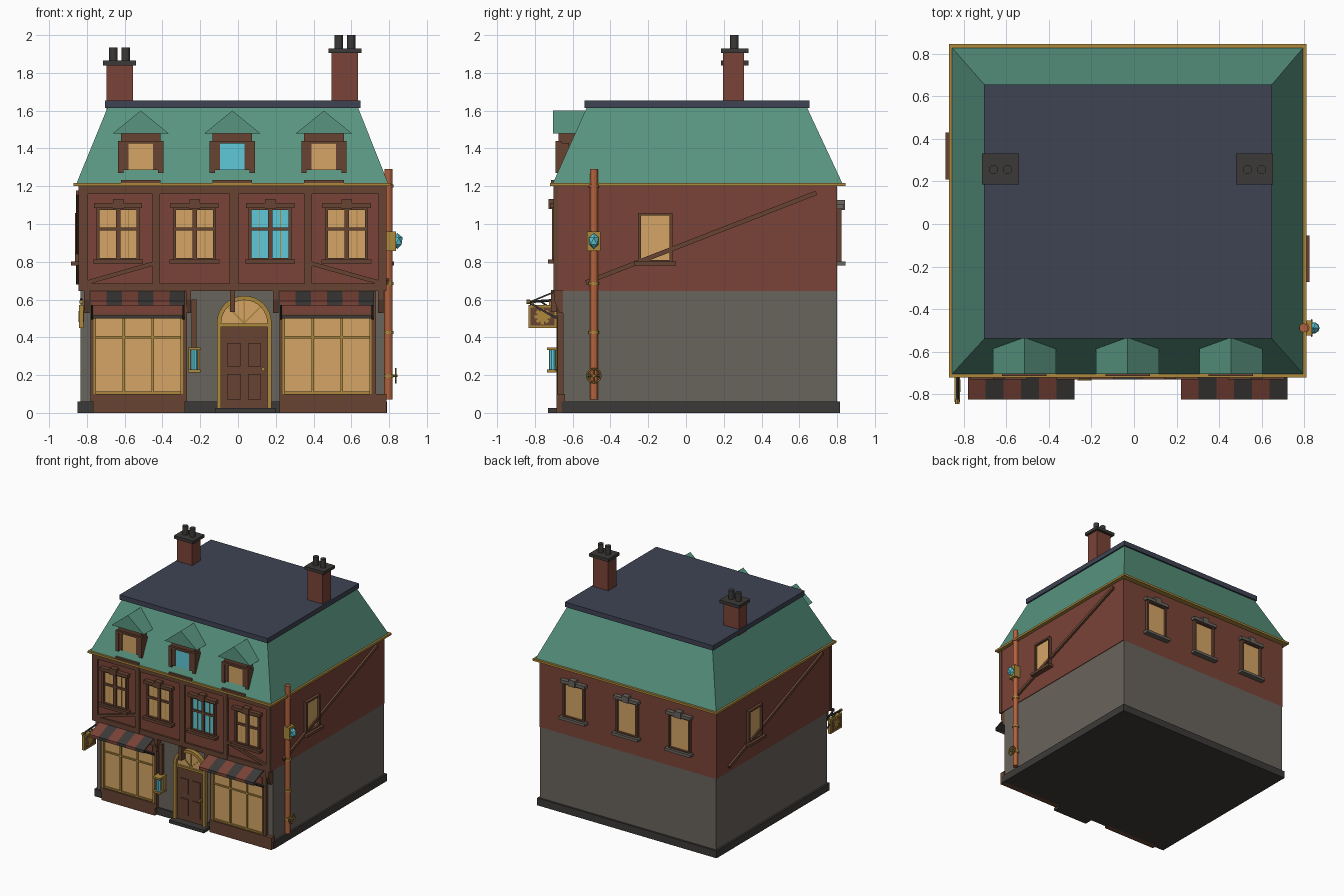
import bpy, bmesh, math
from mathutils import Vector, Matrix

if "Cube" in bpy.data.objects:
    bpy.data.objects.remove(bpy.data.objects["Cube"])


def material(name, r, g, b):
    m = bpy.data.materials.new(name)
    lin = [((c / 255 + 0.055) / 1.055) ** 2.4 for c in (r, g, b)]
    m.diffuse_color = (*lin, 1)
    m.use_nodes = True
    m.node_tree.nodes["Principled BSDF"].inputs["Base Color"].default_value = m.diffuse_color
    return m


BRICK = material("red_brick", 122, 67, 55)
STONE = material("grey_stone", 105, 99, 92)
GREEN = material("green_copper_roof", 88, 148, 127)
SLATE = material("blue_slate", 62, 68, 84)
GOLD = material("brass", 172, 136, 60)
WOOD = material("dark_timber", 103, 68, 50)
AMBER = material("amber_glass", 213, 165, 102)
CYAN = material("cyan_glass", 95, 200, 215)
DARK = material("charcoal", 60, 58, 56)
COPPER = material("copper_pipe", 178, 98, 60)


def finish(name, bm, mat):
    bmesh.ops.recalc_face_normals(bm, faces=bm.faces)
    me = bpy.data.meshes.new(name)
    bm.to_mesh(me)
    bm.free()
    me.materials.append(mat)
    ob = bpy.data.objects.new(name, me)
    bpy.context.collection.objects.link(ob)
    return ob


def box(name, mat, x0, x1, y0, y1, z0, z1):
    bm = bmesh.new()
    mx = Matrix.Translation(((x0 + x1) / 2, (y0 + y1) / 2, (z0 + z1) / 2))
    mx = mx @ Matrix.Diagonal((abs(x1 - x0), abs(y1 - y0), abs(z1 - z0), 1))
    bmesh.ops.create_cube(bm, size=1, matrix=mx)
    return finish(name, bm, mat)


def bar(name, mat, p, q, w, sides=4, r2=None):
    """Straight rod between two points, width w."""
    p, q = Vector(p), Vector(q)
    rot = (q - p).to_track_quat('Z', 'Y').to_matrix().to_4x4()
    if sides == 4:
        rot = rot @ Matrix.Rotation(math.pi / 4, 4, 'Z')
        w *= math.sqrt(2)
    bm = bmesh.new()
    bmesh.ops.create_cone(bm, cap_ends=True, segments=sides, radius1=w / 2,
                          radius2=w / 2 if r2 is None else r2, depth=(q - p).length,
                          matrix=Matrix.Translation((p + q) / 2) @ rot)
    return finish(name, bm, mat)


def prism(name, mat, pts, a, b, axis='y'):
    """Profile extruded along y (points are x,z) or along x (points are y,z)."""
    bm = bmesh.new()
    put = (lambda u, z: (u, a, z)) if axis == 'y' else (lambda u, z: (a, u, z))
    f = bm.faces.new([bm.verts.new(put(*p)) for p in pts])
    ext = bmesh.ops.extrude_face_region(bm, geom=[f])
    step = (0, b - a, 0) if axis == 'y' else (b - a, 0, 0)
    bmesh.ops.translate(bm, vec=step, verts=[v for v in ext['geom'] if isinstance(v, bmesh.types.BMVert)])
    return finish(name, bm, mat)


def wbox(side, name, mat, u0, u1, d, z0, z1, d0=-0.01):
    """Box on an upper wall: u runs along the wall, d is the outward depth."""
    if side == 'front':
        return box(name, mat, u0, u1, -0.685 - d, -0.685 - d0, z0, z1)
    if side == 'back':
        return box(name, mat, u0, u1, 0.80 + d0, 0.80 + d, z0, z1)
    if side == 'right':
        return box(name, mat, 0.78 + d0, 0.78 + d, u0, u1, z0, z1)
    return box(name, mat, -0.84 - d, -0.84 - d0, u0, u1, z0, z1)


def window(side, u, w, z0, z1, glass, trim, cross=False, head=True):
    n = side + "_window_"
    wbox(side, n + "pane", glass, u - w, u + w, 0.006, z0, z1)
    for s in (-1, 1):
        wbox(side, n + "jamb", WOOD, u + s * w, u + s * (w + 0.016), 0.024, z0, z1)
    wbox(side, n + "head", WOOD, u - w - 0.016, u + w + 0.016, 0.024, z1, z1 + 0.014)
    wbox(side, n + "sill", trim, u - w - 0.035, u + w + 0.035, 0.045, z0 - 0.03, z0 - 0.008)
    wbox(side, n + "foot", WOOD, u - w - 0.016, u + w + 0.016, 0.024, z0 - 0.008, z0)
    if cross:
        wbox(side, n + "mullion", WOOD, u - 0.012, u + 0.012, 0.02, z0, z1)
        wbox(side, n + "transom", WOOD, u - w, u + w, 0.018, 0.965, 0.982)
        for s in (-1, 1):
            wbox(side, n + "glazing_bar", GOLD, u + s * 0.055 - 0.002, u + s * 0.055 + 0.002, 0.01, z0, z1)
    if head:
        wbox(side, n + "lintel", trim, u - w - 0.03, u + w + 0.03, 0.035, z1 + 0.01, z1 + 0.036)
        wbox(side, n + "keystone", trim, u - 0.028, u + 0.028, 0.042, z1 + 0.005, z1 + 0.058)


# Main masses
box("plinth", DARK, -0.85, 0.79, -0.66, 0.815, 0, 0.06)
box("ground_floor", STONE, -0.835, 0.775, -0.65, 0.80, 0.05, 0.645)
box("upper_floor", BRICK, -0.84, 0.78, -0.685, 0.80, 0.645, 1.20)
box("cornice", GOLD, -0.87, 0.81, -0.72, 0.845, 1.20, 1.217)

# Mansard roof: tapered block with a flat slate cap
bm = bmesh.new()
lo = [bm.verts.new(p) for p in ((-.855, -.705, 1.215), (.795, -.705, 1.215), (.795, .828, 1.215), (-.855, .828, 1.215))]
hi = [bm.verts.new(p) for p in ((-.69, -.525, 1.618), (.635, -.525, 1.618), (.635, .64, 1.618), (-.69, .64, 1.618))]
bm.faces.new(lo)
bm.faces.new(hi)
for i in range(4):
    bm.faces.new((lo[i], lo[(i + 1) % 4], hi[(i + 1) % 4], hi[i]))
finish("mansard_roof", bm, GREEN)
box("roof_cap", SLATE, -0.705, 0.648, -0.538, 0.655, 1.615, 1.655)

# Chimneys
for x, top in ((-0.627, 1.84), (0.566, 1.905)):
    box("chimney_stack", BRICK, x - 0.07, x + 0.07, 0.197, 0.307, 1.60, top)
    box("chimney_cap", DARK, x - 0.088, x + 0.088, 0.185, 0.33, top, top + 0.025)
    for s in (-1, 1):
        bar("chimney_pot", DARK, (x + s * 0.033, 0.256, top + 0.02), (x + s * 0.033, 0.256, top + 0.095), 0.044, 12)

# Dormers
for x, glass in ((-0.515, AMBER), (-0.03, CYAN), (0.455, AMBER)):
    prism("dormer_roof", GREEN, [(x - 0.148, 1.48), (x + 0.148, 1.48), (x, 1.60)], -0.705, -0.535)
    box("dormer_body", WOOD, x - 0.105, x + 0.105, -0.675, -0.57, 1.285, 1.48)
    box("dormer_pane", glass, x - 0.065, x + 0.065, -0.682, -0.66, 1.285, 1.425)
    box("dormer_head", WOOD, x - 0.12, x + 0.12, -0.692, -0.66, 1.425, 1.44)
    box("dormer_sill", WOOD, x - 0.105, x + 0.105, -0.715, -0.66, 1.217, 1.233)
    for s in (-1, 1):
        box("dormer_post", WOOD, x + s * 0.092, x + s * 0.12, -0.692, -0.62, 1.27, 1.43)
        box("dormer_jamb", WOOD, x + s * 0.065, x + s * 0.092, -0.687, -0.62, 1.285, 1.43)

# Timber framing on the upper front
for a, b in ((-0.845, -0.795), (-0.452, -0.412), (-0.045, 0.002), (0.352, 0.392), (0.745, 0.785)):
    wbox('front', "timber_post", WOOD, a, b, 0.016, 0.645, 1.20)
for a, b in ((0.645, 0.685), (1.16, 1.20)):
    wbox('front', "timber_rail", WOOD, -0.845, 0.785, 0.015, a, b)
for x0, x1 in ((-0.80, -0.45), (0.75, 0.39)):
    bar("front_brace", WOOD, (x0, -0.69, 0.69), (x1, -0.69, 0.79), 0.022)
for u, glass in ((-0.635, AMBER), (-0.23, AMBER), (0.17, CYAN), (0.575, AMBER)):
    window('front', u, 0.098, 0.82, 1.075, glass, WOOD, cross=True)

# Back and side windows, side braces
for u in (-0.51, -0.03, 0.455):
    window('back', u, 0.083, 0.81, 1.07, AMBER, STONE)
window('right', -0.163, 0.075, 0.81, 1.045, AMBER, WOOD, head=False)
window('left', 0.32, 0.075, 0.81, 1.045, AMBER, WOOD, head=False)
bar("right_brace", WOOD, (0.785, -0.53, 0.69), (0.785, 0.69, 1.165), 0.024)
bar("left_brace", WOOD, (-0.845, 0.65, 0.69), (-0.845, -0.57, 1.165), 0.024)

# Shopfronts with striped awnings
for x0, x1 in ((-0.78, -0.28), (0.22, 0.72)):
    xa, xb = x0 + 0.022, x1 - 0.018
    outer = (0.012, 0) if x0 < 0 else (0, 0.065)
    box("stall_riser", WOOD, x0 + outer[0], x1 + outer[1], -0.685, -0.64, 0, 0.10)
    box("shop_pane", AMBER, xa, xb, -0.662, -0.64, 0.10, 0.50)
    for a, b in ((x0, xa), (xb, x1 + 0.01)):
        box("shop_pilaster", WOOD, a, b, -0.68, -0.64, 0.06, 0.645)
    box("shop_fascia", WOOD, x0, x1, -0.68, -0.64, 0.515, 0.645)
    box("fascia_panel", BRICK, x0 + 0.02, x1 - 0.02, -0.686, -0.65, 0.525, 0.575)
    box("awning_roller", DARK, x0 + 0.01, x1 - 0.005, -0.695, -0.65, 0.50, 0.515)
    for k in (1, 2):
        x = xa + (xb - xa) * k / 3
        box("shop_mullion", GOLD, x - 0.007, x + 0.007, -0.672, -0.65, 0.10, 0.50)
    for x in (xa, xb):
        box("shop_side_trim", GOLD, x - 0.006, x + 0.006, -0.682, -0.65, 0.10, 0.50)
    for z in (0.106, 0.40):
        box("shop_transom", GOLD, xa, xb, -0.671, -0.65, z - 0.006, z + 0.006)
    w = (x1 - x0) / 6
    for i in range(6):
        prism("awning_stripe", (BRICK, DARK)[i % 2],
              [(-0.68, 0.652), (-0.825, 0.592), (-0.825, 0.568), (-0.82, 0.568), (-0.82, 0.585), (-0.68, 0.643)],
              x0 + i * w, x0 + (i + 1) * w, 'x')
    for x in (x0 + 0.008, x1 - 0.008):
        bar("awning_arm", DARK, (x, -0.685, 0.50), (x, -0.82, 0.578), 0.01)
for x in (-0.80, -0.262, 0.20, 0.755):
    prism("corbel", WOOD, [(-0.64, 0.53), (-0.67, 0.53), (-0.70, 0.60), (-0.70, 0.65), (-0.64, 0.65)],
          x - 0.014, x + 0.014, 'x')

# Arched doorway
cx, spring = 0.033, 0.475


def arch(r, base):
    pts = [(cx + r * math.cos(math.pi * i / 16), spring + r * math.sin(math.pi * i / 16)) for i in range(17)]
    return [(cx + r, base)] + pts + [(cx - r, base)]


prism("door_surround", GOLD, arch(0.145, 0.025) + arch(0.122, 0.025)[::-1], -0.685, -0.64)
prism("fanlight", AMBER, arch(0.122, 0.465), -0.662, -0.64)
box("door_leaf", WOOD, cx - 0.122, cx + 0.122, -0.665, -0.64, 0.025, 0.455)
box("door_transom", GOLD, cx - 0.125, cx + 0.125, -0.678, -0.64, 0.455, 0.472)
for ang in (45, 90, 135):
    c, s = math.cos(math.radians(ang)), math.sin(math.radians(ang))
    bar("fanlight_spoke", GOLD, (cx, -0.664, spring), (cx + 0.123 * c, -0.664, spring + 0.123 * s), 0.008)
for s in (-1, 1):
    for z0, z1 in ((0.07, 0.205), (0.245, 0.37)):
        box("door_panel", WOOD, cx + s * 0.02, cx + s * 0.09, -0.673, -0.66, z0, z1)
bar("door_knob", GOLD, (cx + 0.1, -0.66, 0.232), (cx + 0.1, -0.69, 0.232), 0.02, 10)
box("door_step", DARK, -0.12, 0.20, -0.73, -0.65, 0, 0.025)
box("door_bracket", WOOD, -0.043, -0.017, -0.715, -0.65, 0.535, 0.65)

# Wall lantern beside the door
bar("lantern_post", WOOD, (-0.232, -0.665, 0.34), (-0.232, -0.665, 0.60), 0.026)
box("lantern_back", GOLD, -0.262, -0.202, -0.69, -0.65, 0.22, 0.345)
bar("lantern_glass", CYAN, (-0.232, -0.705, 0.23), (-0.232, -0.705, 0.335), 0.042, 10)
for z in (0.215, 0.332):
    box("lantern_plate", GOLD, -0.265, -0.199, -0.735, -0.65, z, z + 0.015)

# Hanging sign with a cog
sx = -0.83
box("sign_board", WOOD, sx - 0.008, sx + 0.008, -0.83, -0.69, 0.455, 0.565)
for z in (0.45, 0.557):
    box("sign_rail", GOLD, sx - 0.012, sx + 0.012, -0.835, -0.685, z, z + 0.013)
for y in (-0.835, -0.697):
    box("sign_stile", GOLD, sx - 0.012, sx + 0.012, y, y + 0.012, 0.45, 0.57)
bar("sign_cog", GOLD, (sx - 0.014, -0.76, 0.51), (sx + 0.014, -0.76, 0.51), 0.06, 12)
for i in range(4):
    a = math.pi * i / 4
    dy, dz = 0.042 * math.cos(a), 0.042 * math.sin(a)
    bar("cog_teeth", GOLD, (sx, -0.76 - dy, 0.51 - dz), (sx, -0.76 + dy, 0.51 + dz), 0.018)
bar("sign_arm", DARK, (sx, -0.64, 0.60), (sx, -0.83, 0.588), 0.014, 8)
bar("sign_strut", DARK, (sx, -0.65, 0.50), (sx, -0.77, 0.592), 0.01, 8)
bar("sign_finial", GOLD, (sx, -0.825, 0.588), (sx, -0.845, 0.588), 0.022, 8)
for y in (-0.72, -0.81):
    bar("sign_hanger", GOLD, (sx, y, 0.56), (sx, y, 0.595), 0.008)

# Copper downpipe with valve wheel and crystal gauge
px, py = 0.797, -0.488
bar("downpipe", COPPER, (px, py, 0.07), (px, py, 1.29), 0.042, 12)
for z, m in ((0.195, GOLD), (0.425, GOLD), (0.685, GOLD), (1.20, COPPER)):
    bar("pipe_collar", m, (px, py, z - 0.008), (px, py, z + 0.008), 0.054, 12)
bar("valve_stem", GOLD, (px, py, 0.197), (0.845, py, 0.197), 0.014, 8)
for i in range(12):
    a, b = (2 * math.pi * k / 12 for k in (i, i + 1))
    bar("valve_rim", GOLD, (0.835, py + 0.037 * math.cos(a), 0.197 + 0.037 * math.sin(a)),
        (0.835, py + 0.037 * math.cos(b), 0.197 + 0.037 * math.sin(b)), 0.01, 6)
for d in ((1, 0), (0, 1)):
    bar("valve_spoke", GOLD, (0.835, py - 0.037 * d[0], 0.197 - 0.037 * d[1]),
        (0.835, py + 0.037 * d[0], 0.197 + 0.037 * d[1]), 0.007, 6)
box("gauge_box", GOLD, 0.782, 0.836, py - 0.035, py + 0.035, 0.858, 0.96)
bm = bmesh.new()
bmesh.ops.create_icosphere(bm, subdivisions=1, radius=1, matrix=Matrix.Translation((0.843, py, 0.91))
                           @ Matrix.Diagonal((0.032, 0.03, 0.042, 1)))
finish("gauge_crystal", bm, CYAN)
